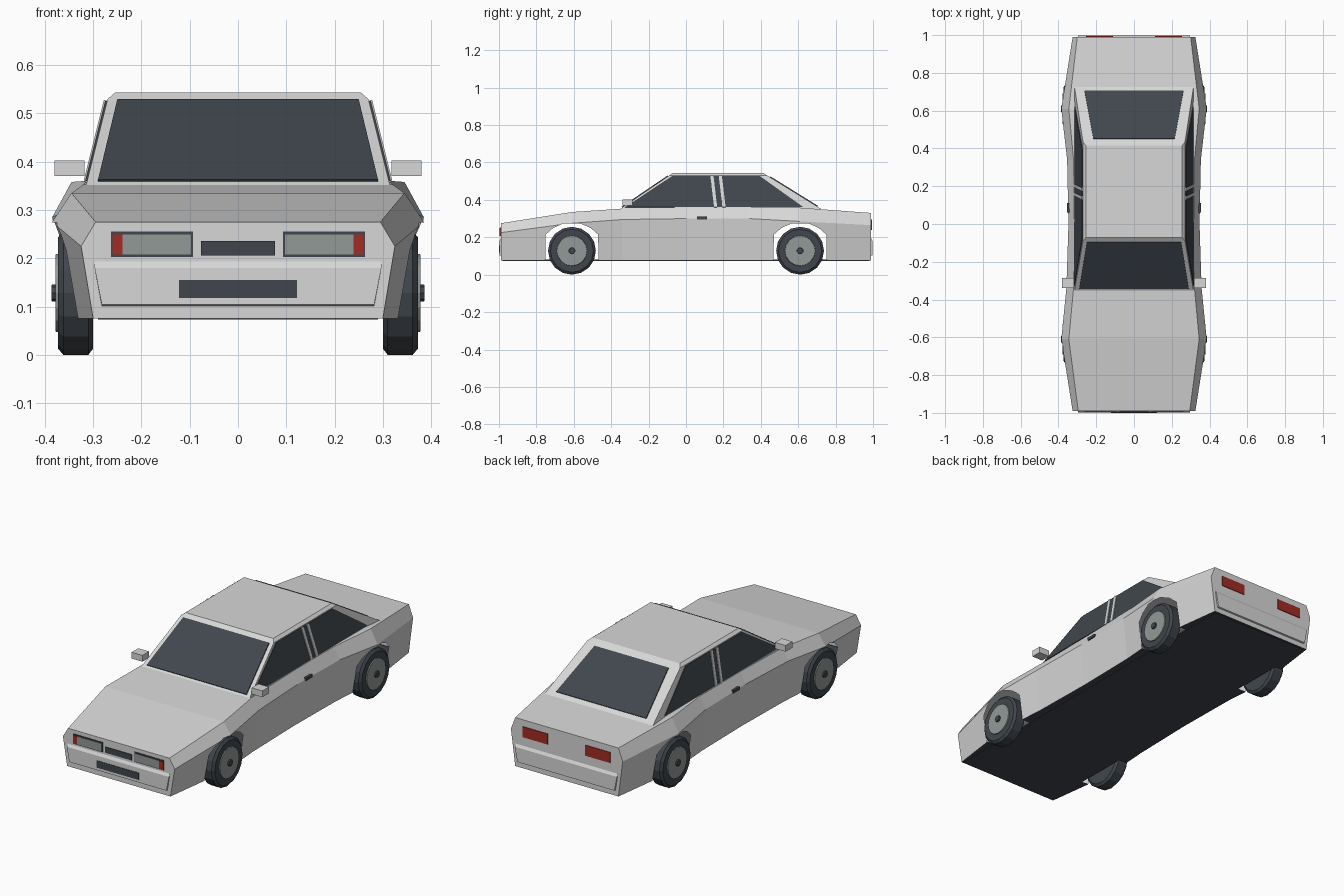
import bpy, bmesh, math
from mathutils import Vector

if "Cube" in bpy.data.objects:
    bpy.data.objects.remove(bpy.data.objects["Cube"])


def material(name, rgb):
    m = bpy.data.materials.new(name)
    m.use_nodes = True
    m.diffuse_color = (*rgb, 1)
    m.node_tree.nodes["Principled BSDF"].inputs["Base Color"].default_value = (*rgb, 1)
    return m


PAINT = material("light grey paint", (0.68, 0.68, 0.68))
DARK = material("dark glass and rubber", (0.052, 0.062, 0.074))
GREY = material("mid grey", (0.29, 0.32, 0.31))
RED = material("red lens", (0.36, 0.025, 0.018))


def finish(name, bm, *mats):
    bmesh.ops.recalc_face_normals(bm, faces=bm.faces)
    mesh = bpy.data.meshes.new(name)
    bm.to_mesh(mesh)
    bm.free()
    obj = bpy.data.objects.new(name, mesh)
    bpy.context.collection.objects.link(obj)
    for m in mats:
        mesh.materials.append(m)
    return obj


def loft(rings):
    """Join closed rings of points and cap both ends."""
    bm = bmesh.new()
    rows = [[bm.verts.new(p) for p in ring] for ring in rings]
    n = len(rows[0])
    for a, b in zip(rows, rows[1:]):
        for i in range(n):
            j = (i + 1) % n
            bm.faces.new((a[i], a[j], b[j], b[i]))
    bm.faces.new(rows[0])
    bm.faces.new(rows[-1])
    return bm


def prism(name, points, shift, mat):
    shift = Vector(shift)
    pts = [Vector(p) for p in points]
    return finish(name, loft([pts, [p + shift for p in pts]]), mat)


def box(name, x, y, z, mat):
    ring = [(x[0], y[0], z[0]), (x[1], y[0], z[0]), (x[1], y[0], z[1]), (x[0], y[0], z[1])]
    return prism(name, ring, (0, y[1] - y[0], 0), mat)


# Body shell: y, sill x, flare x, flare z, shoulder x, shoulder z
stations = [
    (-0.99, 0.30, 0.325, 0.225, 0.295, 0.275),
    (-0.61, 0.35, 0.385, 0.275, 0.345, 0.335),
    (-0.34, 0.332, 0.358, 0.295, 0.32, 0.353),
    (0.0, 0.325, 0.347, 0.30, 0.316, 0.358),
    (0.34, 0.33, 0.354, 0.30, 0.32, 0.36),
    (0.61, 0.35, 0.385, 0.285, 0.345, 0.358),
    (0.99, 0.30, 0.325, 0.265, 0.30, 0.33),
]
rings = []
for y, xb, xm, zm, xt, zt in stations:
    half = [(xb, y, 0.075), (xm, y, zm), (xt, y, zt)]
    rings.append(half + [(-px, py, pz) for px, py, pz in reversed(half)])
body = finish("body_shell", loft(rings), PAINT, DARK)

# Wheel arches are cut straight through, leaving a hollow shell
arch = [(0.145, -0.05), (0.14, 0.215), (0.10, 0.25), (0.045, 0.274)]
arch += [(-a, z) for a, z in reversed(arch)]
for axle in (-0.61, 0.61):
    cutter = prism("arch_cutter", [(-0.5, axle + a, z) for a, z in arch], (1, 0, 0), PAINT)
    cutter.hide_render = True
    mod = body.modifiers.new("arch", "BOOLEAN")
    mod.operation = "DIFFERENCE"
    mod.solver = "EXACT"
    mod.object = cutter
    bpy.context.view_layer.update()
    shell = bpy.data.meshes.new_from_object(
        body.evaluated_get(bpy.context.evaluated_depsgraph_get()))
    body.modifiers.clear()
    body.data = shell
    bpy.data.objects.remove(cutter)

bm = bmesh.new()
bm.from_mesh(body.data)
bm.normal_update()
tunnel = []
for f in bm.faces:
    c = f.calc_center_median()
    f.material_index = 1 if f.normal.z < -0.95 and c.z < 0.08 else 0
    if abs(f.normal.x) < 0.02 and abs(abs(c.y) - 0.61) < 0.15 and 0.08 < c.z < 0.28:
        tunnel.append(f)
bmesh.ops.delete(bm, geom=tunnel, context="FACES")
bm.to_mesh(body.data)
bm.free()
box("floor_plate", (-0.29, 0.29), (-0.98, 0.98), (0.073, 0.08), DARK)

# Cabin with a chamfered roof edge: z, half width, front y, back y
levels = [(0.35, 0.315, -0.355, 0.725), (0.53, 0.27, -0.09, 0.435), (0.543, 0.255, -0.072, 0.415)]
finish("cabin", loft([[(-x, f, z), (x, f, z), (x, b, z), (-x, b, z)] for z, x, f, b in levels]), PAINT)


def slope(z, i):
    """Cabin half width, front or back position at height z."""
    t = (z - levels[0][0]) / (levels[1][0] - levels[0][0])
    return levels[0][i] + t * (levels[1][i] - levels[0][i])


# Windscreen and rear window
for name, i, low, high, way in (("windscreen", 2, (0.29, 0.359), (0.25, 0.526), -1),
                                ("rear_window", 3, (0.262, 0.364), (0.215, 0.521), 1)):
    pts = [(s * x, slope(z, i), z) for s, (x, z) in ((-1, low), (1, low), (1, high), (-1, high))]
    prism(name, pts, (0, way * 0.003, 0.004), DARK)

# Parts mirrored left and right
side_glass = [(-0.325, 0.36), (0.625, 0.362), (0.395, 0.526), (-0.075, 0.526)]
for s, side in ((1, "left"), (-1, "right")):
    def on_side(points, lift=0.0):
        return [(s * (slope(z, 1) + lift), y, z) for y, z in points]

    prism(side + "_side_glass", on_side(side_glass), (s * 0.004, 0, 0.001), DARK)
    for k, y in enumerate((0.135, 0.18)):
        strip = [(y + 0.015, 0.36), (y + 0.032, 0.36), (y + 0.012, 0.527), (y - 0.005, 0.527)]
        prism(f"{side}_pillar_strip_{k + 1}", on_side(strip, 0.003), (s * 0.004, 0, 0.001), PAINT)

    box(side + "_mirror", (s * 0.318, s * 0.38), (-0.34, -0.285), (0.37, 0.403), PAINT)
    box(side + "_door_handle", (s * 0.335, s * 0.355), (0.06, 0.112), (0.296, 0.311), DARK)

    # Lamps
    box(side + "_headlamp_frame", (s * 0.093, s * 0.263), (-0.988, -0.993), (0.203, 0.255), DARK)
    box(side + "_headlamp_lens", (s * 0.097, s * 0.239), (-0.99, -0.996), (0.208, 0.249), GREY)
    box(side + "_indicator", (s * 0.239, s * 0.26), (-0.99, -0.996), (0.208, 0.249), RED)
    box(side + "_tail_lamp", (s * 0.11, s * 0.255), (0.988, 0.994), (0.24, 0.295), RED)

    # Wheels: bevelled tyre, rim disc and hub cap
    for axle, end in ((-0.61, "front"), (0.61, "rear")):
        def disc(name, mat, profile, sides=16):
            rows = []
            for x, r in profile:
                rows.append([(s * x, axle + r * math.cos(2 * math.pi * k / sides),
                              0.128 + r * math.sin(2 * math.pi * k / sides)) for k in range(sides)])
            return finish(f"{side}_{end}_{name}", loft(rows), mat)

        disc("tyre", DARK, [(0.30, 0.115), (0.31, 0.128), (0.362, 0.128), (0.373, 0.115)])
        disc("rim", GREY, [(0.37, 0.082), (0.378, 0.08)])
        disc("hub_cap", DARK, [(0.37, 0.019), (0.386, 0.017)], 8)

# Bumpers with a sloped top ledge
for way, end in ((-1, "front"), (1, "rear")):
    profile = [(0.985, 0.10), (0.998, 0.104), (0.998, 0.18), (0.985, 0.202)]
    bumper = prism(end + "_bumper", [(-0.297, way * y, z) for y, z in profile], (0.594, 0, 0), PAINT)
    for v in bumper.data.vertices:
        if v.co.z < 0.15:
            v.co.x *= 0.95

# Nose openings
box("grille", (-0.077, 0.077), (-0.988, -0.994), (0.206, 0.236), DARK)
box("lower_intake", (-0.122, 0.122), (-0.994, -1.0), (0.118, 0.155), DARK)
